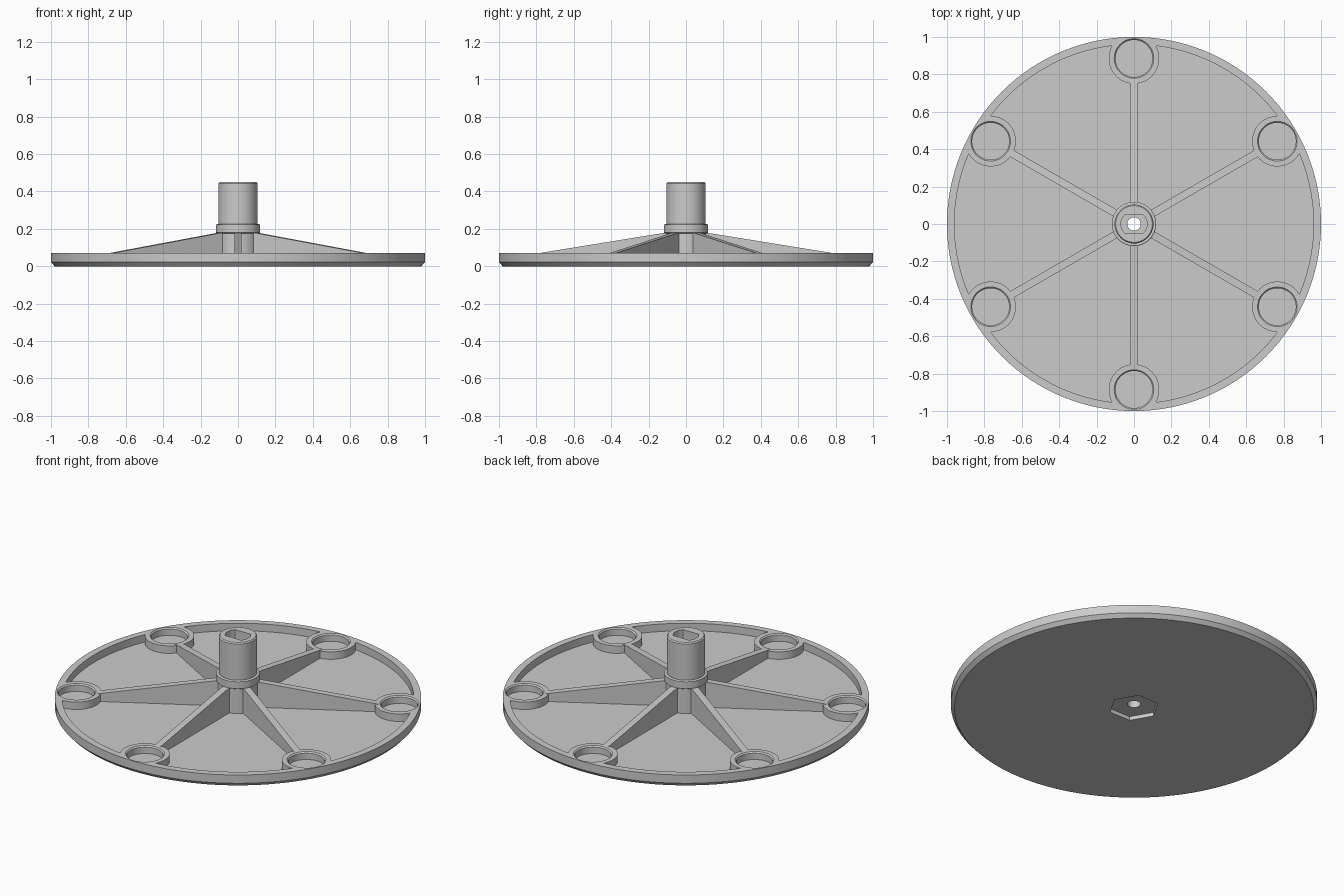
import bpy, bmesh, math
from mathutils import Matrix, Vector

if "Cube" in bpy.data.objects:
    bpy.data.objects.remove(bpy.data.objects["Cube"])

grey = bpy.data.materials.new("light grey")
grey.diffuse_color = (0.6, 0.6, 0.6, 1)
grey.use_nodes = True
grey.node_tree.nodes["Principled BSDF"].inputs["Base Color"].default_value = (0.6, 0.6, 0.6, 1)

FLOOR, TOP = 0.027, 0.072
RING_R = 0.885
ANGLES = [math.radians(30 + 60 * i) for i in range(6)]


def finish(name, bm):
    bmesh.ops.recalc_face_normals(bm, faces=bm.faces)
    me = bpy.data.meshes.new(name)
    bm.to_mesh(me)
    bm.free()
    me.materials.append(grey)
    ob = bpy.data.objects.new(name, me)
    bpy.context.scene.collection.objects.link(ob)
    return ob


def lathe(name, profile, steps, closed=False):
    """Spin (radius, z) points round the z axis."""
    bm = bmesh.new()
    vs = [bm.verts.new((r, 0, z)) for r, z in profile]
    es = [bm.edges.new(p) for p in zip(vs, vs[1:])]
    if closed:
        es.append(bm.edges.new((vs[-1], vs[0])))
    bmesh.ops.spin(bm, geom=vs + es, cent=(0, 0, 0), axis=(0, 0, 1),
                   angle=math.tau, steps=steps)
    bmesh.ops.remove_doubles(bm, verts=bm.verts, dist=1e-5)
    return finish(name, bm)


def prism(name, points, offset, matrix=None):
    """Extrude a flat outline along an offset."""
    bm = bmesh.new()
    face = bm.faces.new([bm.verts.new(p) for p in points])
    ext = bmesh.ops.extrude_face_region(bm, geom=[face])["geom"]
    bmesh.ops.translate(bm, vec=offset,
                        verts=[v for v in ext if isinstance(v, bmesh.types.BMVert)])
    if matrix:
        bmesh.ops.transform(bm, matrix=matrix, verts=bm.verts)
    return finish(name, bm)


def combine(target, tool, operation):
    mod = target.modifiers.new(operation.lower(), 'BOOLEAN')
    mod.operation, mod.solver, mod.object = operation, 'EXACT', tool
    bpy.context.view_layer.objects.active = target
    bpy.ops.object.modifier_apply(modifier=mod.name)
    bpy.data.objects.remove(tool)


# Dish with rim, hub, collar and through bore
wheel = lathe("wheel_disc", [
    (0.036, 0), (0.98, 0), (1, 0.022), (1, TOP), (0.96, TOP), (0.96, FLOOR),
    (0.11, FLOOR), (0.11, 0.175), (0.118, 0.18), (0.118, 0.222), (0.113, 0.225),
    (0.104, 0.225), (0.104, 0.443), (0.098, 0.45), (0.036, 0.45)], 128, True)

# Tapered ribs
for a in ANGLES:
    rib = prism("rib", [(0.09, -0.02, 0.01), (0.8, -0.02, 0.01), (0.8, -0.02, TOP),
                        (0.775, -0.02, TOP), (0.12, -0.02, 0.178), (0.09, -0.02, 0.178)],
                (0, 0.04, 0), Matrix.Rotation(a, 4, 'Z'))
    combine(wheel, rib, 'UNION')

# Round sockets, trimmed to the rim
for a in ANGLES:
    centre = Vector((RING_R * math.cos(a), RING_R * math.sin(a), 0))
    boss = lathe("socket_boss", [(0, 0.012), (0.135, 0.012), (0.135, TOP), (0, TOP)], 48)
    boss.data.transform(Matrix.Translation(centre))
    trim = lathe("trim", [(0, -0.1), (0.985, -0.1), (0.985, 0.2), (0, 0.2)], 128)
    combine(boss, trim, 'INTERSECT')
    combine(wheel, boss, 'UNION')
    pocket = lathe("pocket", [(0, FLOOR), (0.099, FLOOR), (0.099, 0.065),
                              (0.106, TOP), (0.106, 0.1), (0, 0.1)], 48)
    pocket.data.transform(Matrix.Translation(centre))
    combine(wheel, pocket, 'DIFFERENCE')

# Double-flat shaft socket in the hub top
outline = []
for base in (0, math.pi):
    for i in range(11):
        t = base + math.radians(-42 + 8.4 * i)
        outline.append((0.07 * math.cos(t), 0.07 * math.sin(t), 0.2))
combine(wheel, prism("shaft_socket", outline, (0, 0, 0.3)), 'DIFFERENCE')

# Hexagonal nut recess underneath
hexagon = [(0.138 * math.cos(k * math.pi / 3), 0.138 * math.sin(k * math.pi / 3), -0.05)
           for k in range(6)]
combine(wheel, prism("nut_recess", hexagon, (0, 0, 0.073)), 'DIFFERENCE')

# Smooth round walls, keep edges crisp
bpy.ops.object.select_all(action='DESELECT')
wheel.select_set(True)
bpy.context.view_layer.objects.active = wheel
bpy.ops.object.shade_smooth_by_angle(angle=math.radians(25))
